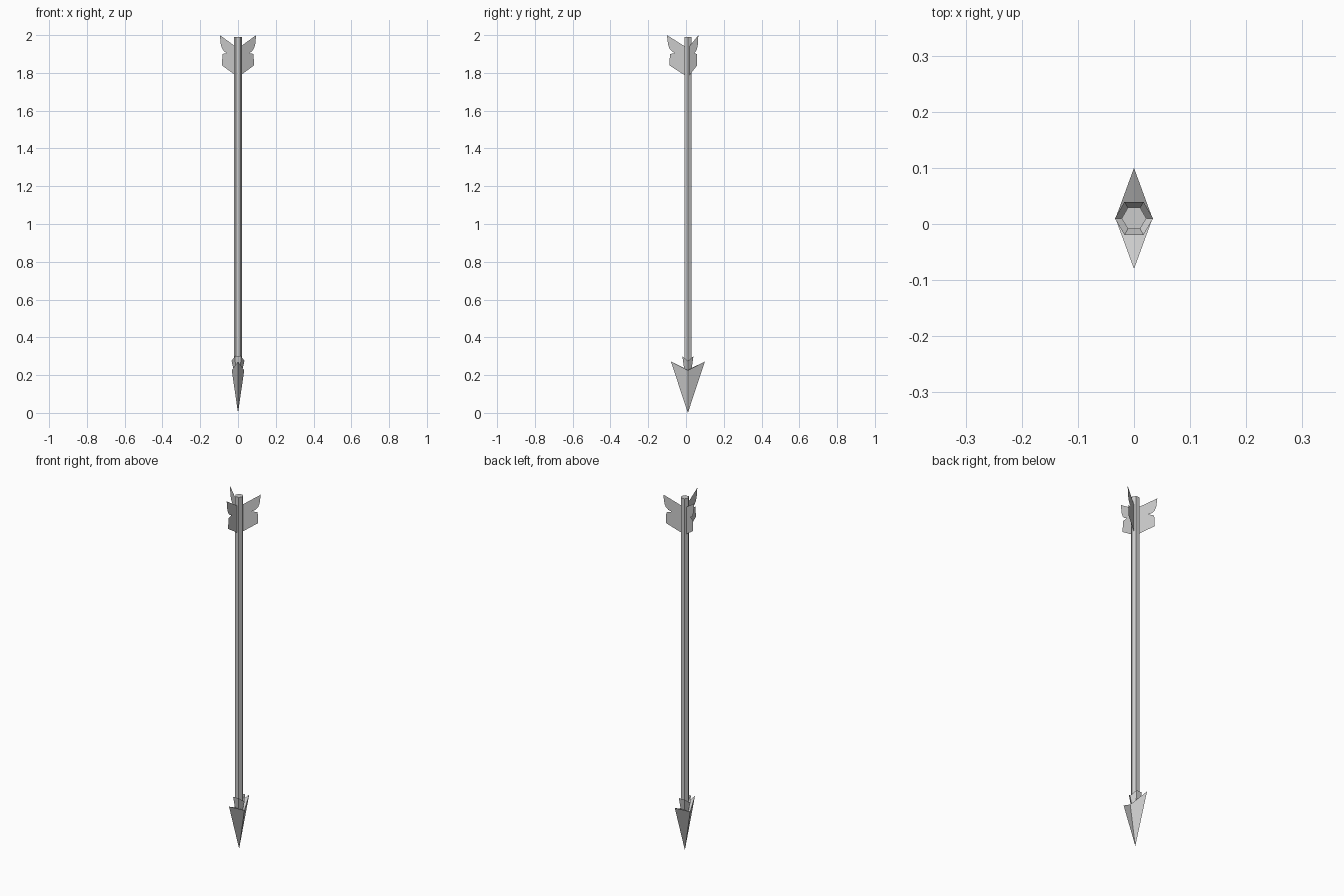
import bpy, bmesh, math
from mathutils import Vector

if "Cube" in bpy.data.objects:
    bpy.data.objects.remove(bpy.data.objects["Cube"])

CY = 0.01  # the shaft axis sits slightly behind the origin


def make(name, verts, faces, fix_normals=True):
    mesh = bpy.data.meshes.new(name)
    mesh.from_pydata(verts, [], faces)
    if fix_normals:
        bm = bmesh.new()
        bm.from_mesh(mesh)
        bmesh.ops.recalc_face_normals(bm, faces=bm.faces)
        bm.to_mesh(mesh)
        bm.free()
    obj = bpy.data.objects.new(name, mesh)
    bpy.context.collection.objects.link(obj)
    return obj


def hex_ring(r, z, lift=0.0):
    # corners on +-x stay at z, the other four are lifted
    return [Vector((r * math.cos(i * math.pi / 3),
                    CY + r * math.sin(i * math.pi / 3),
                    z + (0 if i % 3 == 0 else lift))) for i in range(6)]


def hex_loft(name, rings):
    verts = [v for ring in rings for v in ring]
    faces = [(6 * k + i, 6 * k + (i + 1) % 6, 6 * k + 6 + (i + 1) % 6, 6 * k + 6 + i)
             for k in range(len(rings) - 1) for i in range(6)]
    last = 6 * (len(rings) - 1)
    faces += [tuple(range(6)), tuple(range(last, last + 6))]
    return make(name, verts, faces)


# Six-sided shaft
hex_loft("shaft", [hex_ring(0.022, 0.24), hex_ring(0.022, 1.99)])

# Flared socket, its front and back rims raised
hex_loft("socket", [hex_ring(0.020, 0.215), hex_ring(0.034, 0.275, 0.025),
                    hex_ring(0.021, 0.275)])

# Barbed arrowhead: a diamond pyramid with a notched back
head = [(0, CY, 0), (0.033, CY, 0.225), (0, CY + 0.09, 0.272),
        (-0.033, CY, 0.225), (0, CY - 0.09, 0.272), (0, CY, 0.228)]
head_faces = []
for i in range(4):
    a, b = 1 + i, 1 + (i + 1) % 4
    head_faces += [(0, b, a), (5, a, b)]
make("arrowhead", head, head_faces)

# Three thin feathers around the shaft (radius, height)
feather = [(0.012, 1.785), (0.028, 1.795), (0.098, 1.84), (0.095, 1.90),
           (0.066, 1.905), (0.084, 1.913), (0.098, 1.93), (0.105, 1.95),
           (0.111, 2.0), (0.024, 1.945), (0.012, 1.94)]
for n, deg in enumerate((-90, 30, 150)):
    c, s = math.cos(math.radians(deg)), math.sin(math.radians(deg))
    make(f"feather_{n + 1}", [(r * c, CY + r * s, z) for r, z in feather],
         [tuple(range(len(feather)))], False)
